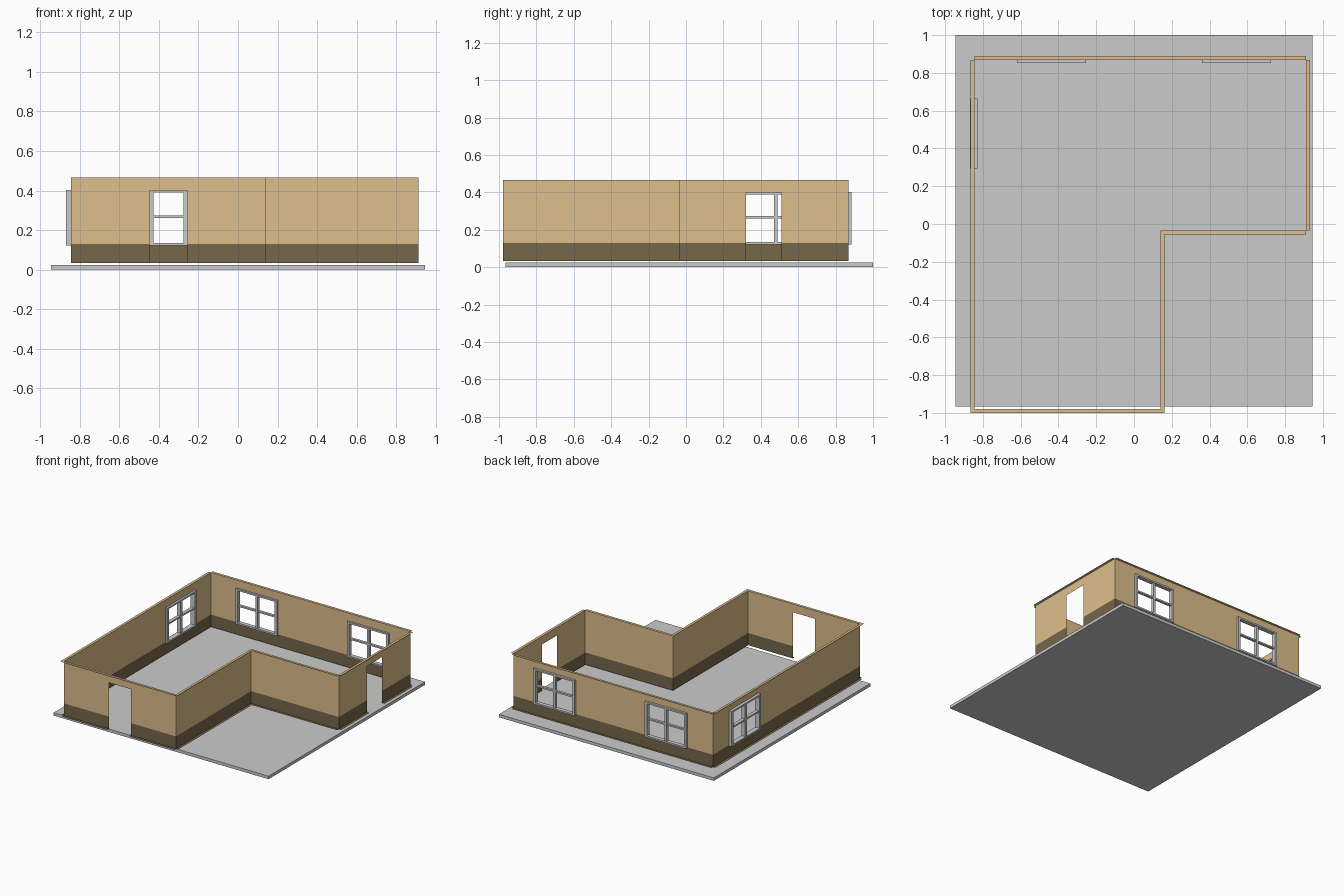
import bpy, bmesh

if "Cube" in bpy.data.objects:
    bpy.data.objects.remove(bpy.data.objects["Cube"])

Z0, ZB, ZT, RIM = 0.033, 0.13, 0.465, 0.021
WZ0, WZ1 = 0.122, 0.403          # window bottom and top


def material(name, rgb):
    m = bpy.data.materials.new(name)
    m.diffuse_color = (*rgb, 1)
    m.use_nodes = True
    m.node_tree.nodes["Principled BSDF"].inputs["Base Color"].default_value = m.diffuse_color
    return m


TAN = material("tan_plaster", (0.73, 0.52, 0.26))
BROWN = material("dark_base", (0.18, 0.135, 0.07))


def finish(bm, name, mats=()):
    me = bpy.data.meshes.new(name)
    bm.to_mesh(me)
    bm.free()
    for m in mats:
        me.materials.append(m)
    ob = bpy.data.objects.new(name, me)
    bpy.context.collection.objects.link(ob)
    return ob


def box(bm, lo, hi):
    vs = bmesh.ops.create_cube(bm, size=1)["verts"]
    for v in vs:
        for i in range(3):
            v.co[i] = lo[i] if v.co[i] < 0 else hi[i]


def place(axis, a, d, z):
    """Point at distance a along the wall, d across it."""
    return (a, d, z) if axis == "x" else (d, a, z)


def wall(name, axis, pos, out, a0, a1, r0, r1, holes=()):
    """Thin wall with holes (a0, a1, z0, z1) and lips facing outward."""
    bm = bmesh.new()

    def quad(pts, mat):
        f = bm.faces.new([bm.verts.new(place(axis, *p)) for p in pts])
        f.material_index = mat
        return f

    def blocked(a, z):
        return any(h[0] < a < h[1] and h[2] < z < h[3] for h in holes)

    As = sorted({a0, a1, *[v for h in holes for v in h[:2]]})
    Zs = sorted({Z0, ZB, ZT, *[v for h in holes for v in h[2:]]})
    flip = (out > 0) == (axis == "x")
    for p, q in zip(As, As[1:]):
        for s, t in zip(Zs, Zs[1:]):
            if blocked((p + q) / 2, (s + t) / 2):
                continue
            f = quad([(p, pos, s), (q, pos, s), (q, pos, t), (p, pos, t)],
                     1 if t <= ZB else 0)
            if flip:
                f.normal_flip()
        # bottom lip, broken at doors
        if not blocked((p + q) / 2, Z0 + 0.001):
            quad([(p, pos, Z0), (q, pos, Z0),
                  (q, pos + out * RIM, Z0), (p, pos + out * RIM, Z0)], 1)
    # top lip
    f = quad([(r0, pos, ZT), (r1, pos, ZT),
              (r1, pos + out * RIM, ZT), (r0, pos + out * RIM, ZT)], 0)
    f.normal_update()
    if f.normal.z < 0:
        f.normal_flip()
    bmesh.ops.remove_doubles(bm, verts=bm.verts, dist=1e-5)
    finish(bm, name, (TAN, BROWN))


def window(name, axis, a0, a1, d0, d1):
    """Frame with a middle post and a middle rail."""
    bm = bmesh.new()
    w, h = 0.02, 0.013
    mid, zm = (a0 + a1) / 2, (WZ0 + WZ1) / 2 + 0.005

    def bar(p, q, s, t, inset=0):
        box(bm, place(axis, p, d0 + inset, s), place(axis, q, d1 - inset, t))

    for p in (a0, a1 - w):
        bar(p, p + w, WZ0, WZ1)
    for z in (WZ0, WZ1 - h):
        bar(a0 + w, a1 - w, z, z + h)
    bar(mid - w / 2, mid + w / 2, WZ0 + h, WZ1 - h, 0.004)
    for p, q in ((a0 + w, mid - w / 2), (mid + w / 2, a1 - w)):
        bar(p, q, zm - 0.006, zm + 0.006, 0.006)
    finish(bm, name)


# floor slab
bm = bmesh.new()
box(bm, (-0.945, -0.965, 0), (0.945, 1.0, 0.024))
finish(bm, "floor_slab")

# L-shaped ring of walls
L, R, N, F, B, S = -0.845, 0.911, 0.14, -0.979, 0.868, -0.035
E = 0.006


def opening(a0, a1):
    return (a0 + E, a1 - E, WZ0 + E, WZ1 - E)


wall("front_wall", "x", F, -1, L, N, L - RIM, N + RIM,
     [(-0.448, -0.255, Z0, 0.4)])
wall("back_wall", "x", B, 1, L, R, L, R,
     [opening(-0.62, -0.255), opening(0.36, 0.725)])
wall("left_wall", "y", L, -1, F, B, F, B, [opening(0.295, 0.665)])
wall("right_wall", "y", R, 1, S, B, S, B, [(0.32, 0.51, Z0, 0.4)])
wall("notch_side_wall", "y", N, 1, F, S, F, S)
wall("notch_front_wall", "x", S, -1, N, R, N + RIM, R)

# windows
window("back_window_left", "x", -0.62, -0.255, 0.853, 0.885)
window("back_window_right", "x", 0.36, 0.725, 0.853, 0.885)
window("left_window", "y", 0.295, 0.665, -0.868, -0.829)
